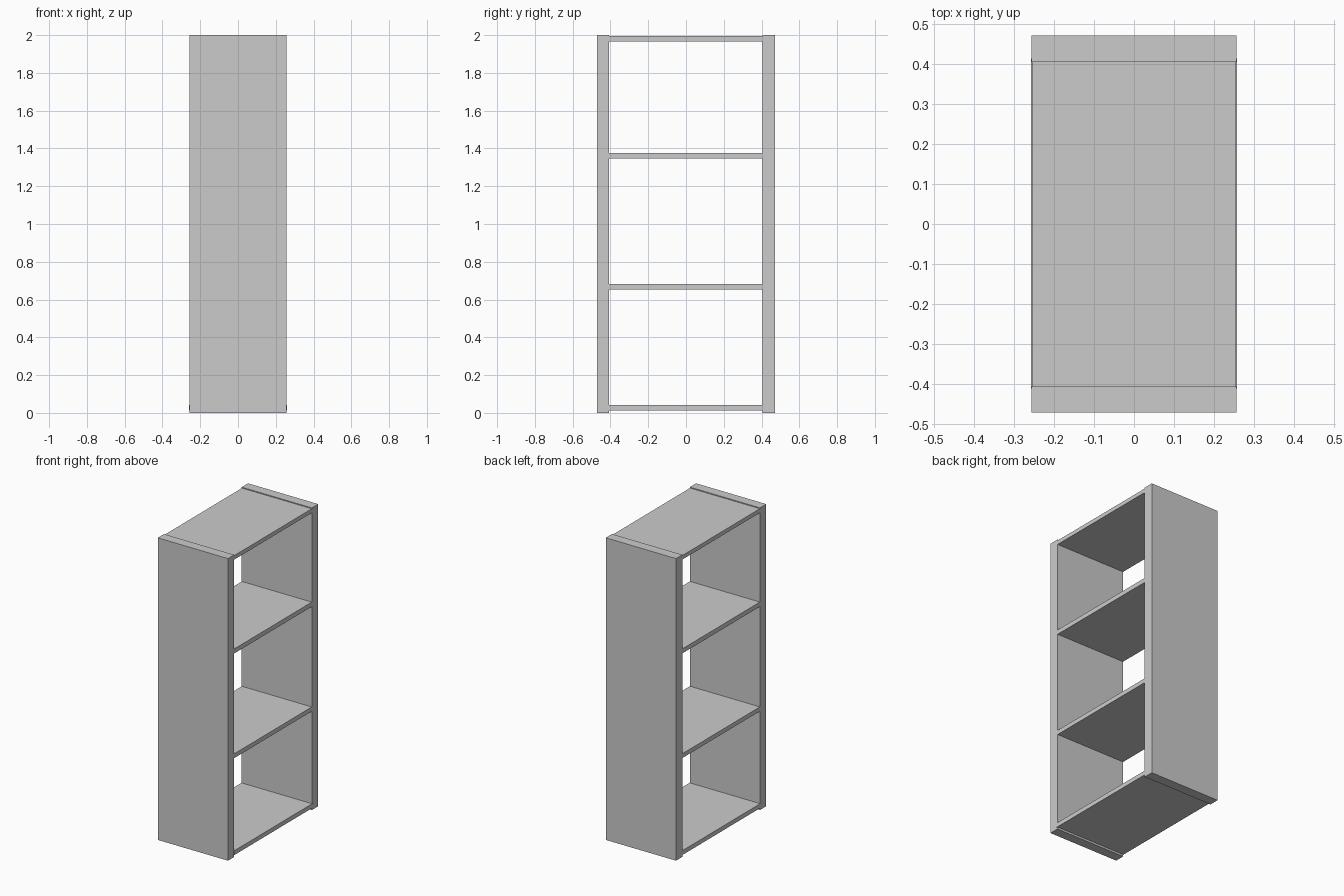
import bpy

if "Cube" in bpy.data.objects:
    bpy.data.objects.remove(bpy.data.objects["Cube"])


def box(name, lo, hi):
    """Axis-aligned box from its low corner to its high corner."""
    size = [b - a for a, b in zip(lo, hi)]
    centre = [(a + b) / 2 for a, b in zip(lo, hi)]
    bpy.ops.mesh.primitive_cube_add(size=1, location=centre)
    obj = bpy.context.object
    obj.name = name
    obj.scale = size
    bpy.ops.object.transform_apply(location=False, rotation=False, scale=True)
    return obj


# Two full-height side panels
box("side_panel_front", (-0.257, -0.472, 0), (0.257, -0.407, 2))
box("side_panel_back", (-0.257, 0.406, 0), (0.257, 0.472, 2))

# Boards between the panels, ends let slightly into them
boards = [
    ("bottom_board", 0.013, 0.042, 0.2585),
    ("lower_shelf", 0.653, 0.682, 0.256),
    ("upper_shelf", 1.346, 1.376, 0.256),
    ("top_board", 1.967, 1.994, 0.256),
]
for name, z0, z1, half in boards:
    box(name, (-half, -0.412, z0), (half, 0.415, z1))
